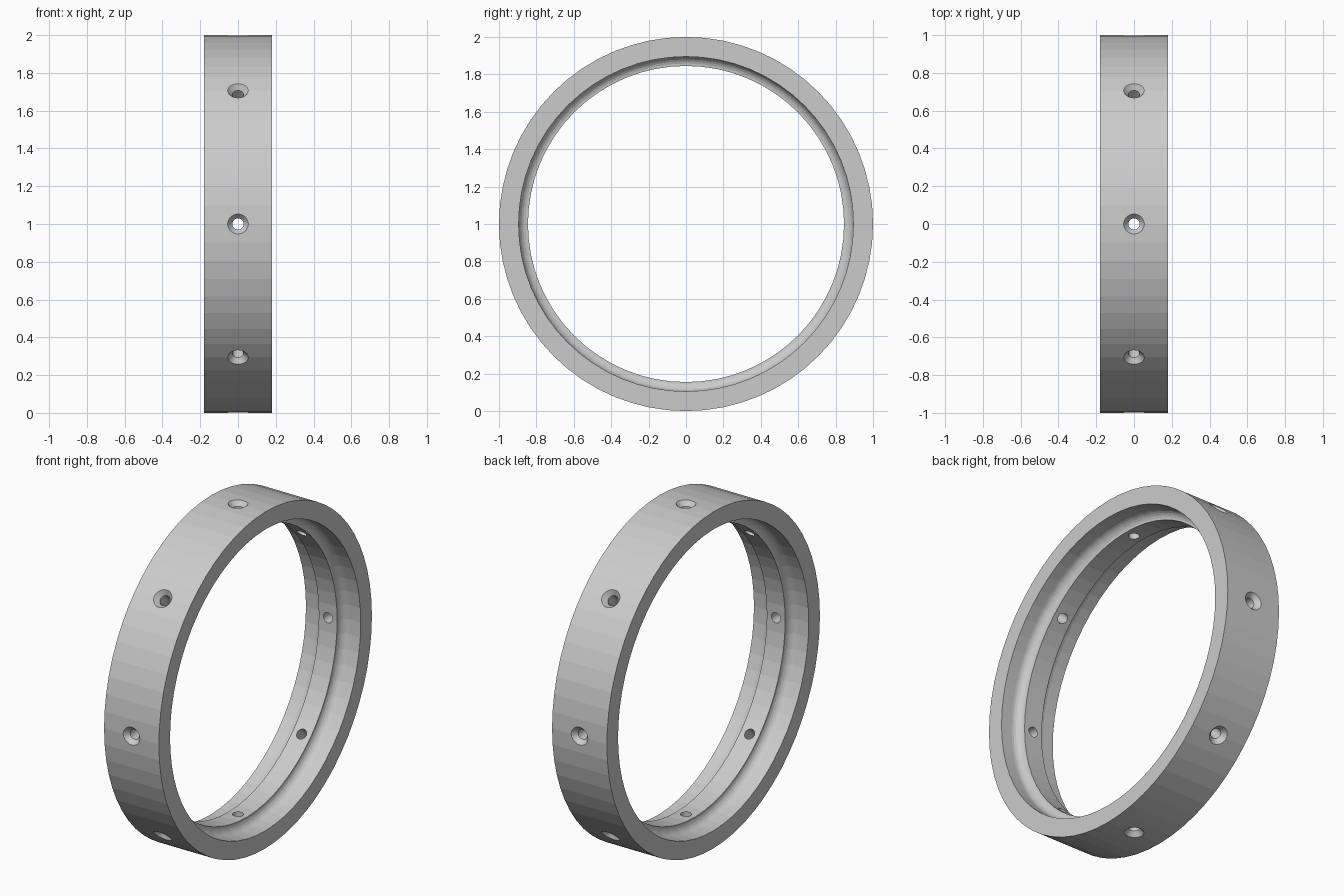
import bpy, bmesh
from math import pi, sin, cos
from mathutils import Matrix

if "Cube" in bpy.data.objects:
    bpy.data.objects.remove(bpy.data.objects["Cube"])


def lathe(bm, profile, segs, place):
    """Revolve (radius, height) points round the local z axis as a closed loop; radius 0 gives a pole."""
    rings = []
    for r, h in profile:
        if r == 0:
            rings.append([bm.verts.new(place @ Matrix.Translation((0, 0, h)).translation)] * segs)
        else:
            rings.append([bm.verts.new(place @ Matrix.Translation(
                (r * cos(2 * pi * i / segs), r * sin(2 * pi * i / segs), h)).translation)
                for i in range(segs)])
    for a, b in zip(rings, rings[1:] + rings[:1]):
        if a[0] == a[1] and b[0] == b[1]:
            continue
        for i in range(segs):
            j = (i + 1) % segs
            bm.faces.new(list(dict.fromkeys([a[i], a[j], b[j], b[i]])))


def finish(bm, name):
    bmesh.ops.recalc_face_normals(bm, faces=bm.faces)
    mesh = bpy.data.meshes.new(name)
    bm.to_mesh(mesh)
    bm.free()
    obj = bpy.data.objects.new(name, mesh)
    bpy.context.collection.objects.link(obj)
    return obj


CENTRE = Matrix.Translation((0, 0, 1))
HALF, BORE, LIP, LIP_HALF, FILLET = 0.18, 0.895, 0.845, 0.06, 0.05

# ring: outer band with a central inner lip, filleted into the bore on both sides
fillet = [(BORE - FILLET * (1 - cos(t)), LIP_HALF + FILLET * (1 - sin(t)))
          for t in [pi / 2 * k / 6 for k in range(7)]]
side = [(1.0, HALF), (BORE, HALF)] + fillet
profile = side + [(r, -h) for r, h in reversed(side)]
bm = bmesh.new()
lathe(bm, profile, 64, CENTRE @ Matrix.Rotation(pi / 2, 4, 'Y'))
ring = finish(bm, "ring")

# eight countersunk radial holes
bm = bmesh.new()
cut = [(0, 0.78), (0.03, 0.78), (0.03, 0.97), (0.08, 1.03), (0, 1.03)]
for k in range(8):
    lathe(bm, cut, 24, CENTRE @ Matrix.Rotation(k * pi / 4, 4, 'X'))
cutter = finish(bm, "hole_cutter")
cutter.hide_render = True

mod = ring.modifiers.new("holes", 'BOOLEAN')
mod.operation = 'DIFFERENCE'
mod.solver = 'EXACT'
mod.object = cutter
bpy.context.view_layer.objects.active = ring
ring.select_set(True)
bpy.ops.object.modifier_apply(modifier=mod.name)
bpy.data.objects.remove(cutter)
